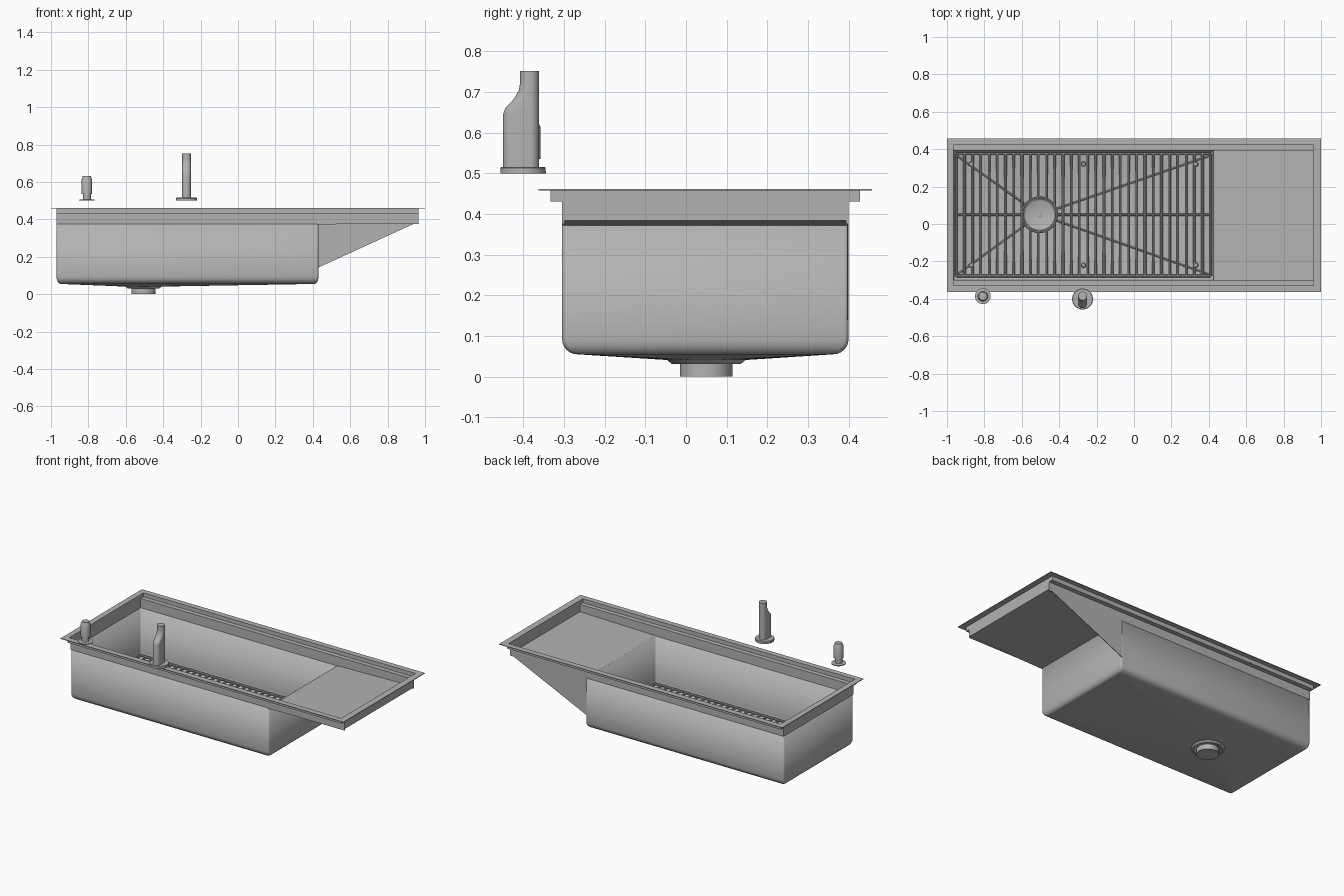
import bpy, bmesh
from math import sin, cos, pi, radians, sqrt

if "Cube" in bpy.data.objects:
    bpy.data.objects.remove(bpy.data.objects["Cube"])

steel = bpy.data.materials.new("brushed_steel")
steel.use_nodes = True
GREY = (0.45, 0.45, 0.45, 1)
steel.diffuse_color = GREY
steel.node_tree.nodes["Principled BSDF"].inputs["Base Color"].default_value = GREY

YC = 0.0475                      # centre line of the sink
X0, X1, XB = -0.97, 0.965, 0.43  # left end, right end, basin end
HY, HL = 0.3525, 0.381           # half depth of basin and of ledge
T = 0.006                        # sheet thickness
DX, DY = -0.505, 0.05            # drain centre
RIM, LEDGE, BOARD = 0.462, 0.437, 0.378


def finish(name, bm, smooth=True):
    mesh = bpy.data.meshes.new(name)
    bm.to_mesh(mesh)
    bm.free()
    ob = bpy.data.objects.new(name, mesh)
    bpy.context.collection.objects.link(ob)
    mesh.materials.append(steel)
    if smooth:
        bpy.ops.object.select_all(action='DESELECT')
        ob.select_set(True)
        bpy.context.view_layer.objects.active = ob
        bpy.ops.object.shade_smooth_by_angle(angle=radians(35))
    return ob


def loft(bm, rings, cap_start=False, cap_end=False):
    """Skin counter-clockwise rings of equal length."""
    loops = [[bm.verts.new(p) for p in ring] for ring in rings]
    for a, b in zip(loops, loops[1:]):
        n = len(a)
        for i in range(n):
            j = (i + 1) % n
            bm.faces.new((a[i], a[j], b[j], b[i]))
    if cap_start:
        bm.faces.new(loops[0][::-1])
    if cap_end:
        bm.faces.new(loops[-1])


def circle(x, y, z, r, n=32):
    return [(x + r * cos((i + .5) * 2 * pi / n), y + r * sin((i + .5) * 2 * pi / n), z)
            for i in range(n)]


def lathe(name, x, y, profile):
    bm = bmesh.new()
    loft(bm, [circle(x, y, z, r) for r, z in profile], True, True)
    return finish(name, bm)


def prism(bm, outline, y0, y1):
    """Extrude an x-z outline along y."""
    loft(bm, [[(x, y, z) for x, z in outline] for y in (y0, y1)], True, True)
    bmesh.ops.recalc_face_normals(bm, faces=bm.faces)


def plate(bm, x0, x1, y0, y1, z0, z1):
    prism(bm, [(x0, z0), (x1, z0), (x1, z1), (x0, z1)], y0, y1)


def rod(bm, a, b, r=0.007, n=8):
    """Round bar lying flat between two points."""
    dx, dy = b[0] - a[0], b[1] - a[1]
    d = sqrt(dx * dx + dy * dy)
    px, py = -dy / d, dx / d
    loft(bm, [[(p[0] + px * r * cos(t), p[1] + py * r * cos(t), p[2] + r * sin(t))
               for t in (2 * pi * i / n for i in range(n))] for p in (a, b)], True, True)


def rounded_rect(ix, iy, z, r=0.012, n=8):
    pts = []
    for k, (sx, sy) in enumerate(((1, 1), (-1, 1), (-1, -1), (1, -1))):
        cx = XB - ix - r if sx > 0 else X0 + ix + r
        cy = YC + sy * (HY - iy - r)
        for i in range(n):
            t = (k + (i + .5) / n) * pi / 2
            pts.append((cx + r * cos(t), cy + r * sin(t), z))
    return pts


# Basin: dished floor, soft bottom edge and straight walls
bm = bmesh.new()
rings = [circle(DX, DY, 0.031, 0.065), circle(DX, DY, 0.031, 0.085),
         circle(DX, DY, 0.041, 0.097)]
for i in range(7):
    t = i / 6 * pi / 2
    rings.append(rounded_rect(0.022 * (1 - sin(t)), 0.038 * (1 - sin(t)),
                              0.055 + 0.038 * (1 - cos(t))))
rings.append(rounded_rect(0, 0, BOARD))
loft(bm, rings)
basin = finish("basin", bm)
shell = basin.modifiers.new("sheet", 'SOLIDIFY')
shell.thickness, shell.offset = T, -1

# Upper walls, workstation ledges and rim skirts on both long sides
bm = bmesh.new()
for s in (-1, 1):
    def side(a, b, x0, x1, z0, z1):
        ya, yb = sorted((YC + s * a, YC + s * b))
        plate(bm, x0, x1, ya, yb, z0, z1)
    side(HY - T, HY, X0, X1, BOARD - 0.002, LEDGE)
    side(HY - T, HL, X0, X1, LEDGE - T, LEDGE)
    side(HL - T, HL, X0, X1, LEDGE - T, RIM)
for x0, z0 in ((X0, BOARD - 0.002), (X1 - T, BOARD + 0.009)):
    plate(bm, x0, x0 + T, YC - HY, YC + HY, z0, RIM)
    plate(bm, x0, x0 + T, YC - HL, YC + HL, LEDGE - T, RIM)
finish("upper_walls", bm, False)

# Flat rim around the opening
bm = bmesh.new()
RY = 0.4105
for s in (-1, 1):
    ya, yb = sorted((YC + s * (HL - T), YC + s * RY))
    plate(bm, -1, 1, ya, yb, RIM - 0.004, RIM)
for a, b in ((-1, X0 + T), (X1 - T, 1)):
    plate(bm, a, b, YC - HL + T, YC + HL - T, RIM - 0.004, RIM)
finish("rim", bm, False)

# Sloped drainboard and triangular back brace
bm = bmesh.new()
prism(bm, [(XB - T, BOARD - T), (X1, BOARD + 0.006), (X1, BOARD + 0.012),
           (XB, BOARD + 0.002), (XB - T, BOARD - 0.002)], YC - HY, YC + HY)
finish("drainboard", bm, False)
bm = bmesh.new()
prism(bm, [(XB - T, 0.14), (X1, BOARD + 0.01), (XB - T, BOARD)], YC + HY - 0.004, YC + HY)
finish("back_brace", bm, False)

# Drain cup with strainer disc
lathe("drain_cup", DX, DY, [(0.065, 0), (0.065, 0.036), (0.06, 0.04)])
lathe("drain_strainer", DX, DY, [(0.09, 0.037), (0.09, 0.045), (0.083, 0.047), (0.075, 0.042)])
lathe("strainer_knob", DX, DY, [(0.014, 0.042), (0.014, 0.05), (0.008, 0.053)])

# Floor creases leading from the corners to the drain
bm = bmesh.new()
for cx, cy in ((X0 + 0.02, YC + 0.32), (X0 + 0.02, YC - 0.32),
               (XB - 0.02, YC + 0.32), (XB - 0.02, YC - 0.32)):
    dx, dy = cx - DX, cy - DY
    k = 0.095 / sqrt(dx * dx + dy * dy)
    rod(bm, (DX + dx * k, DY + dy * k, 0.047), (cx, cy, 0.061), 0.005, 6)
finish("floor_creases", bm)

# Bottom grid: frame, cross bars and ring around the drain
GX0, GX1, GY0, GY1, GZ, HOLE = -0.95, 0.41, -0.278, 0.375, 0.085, 0.093
bm = bmesh.new()
for y in (GY0, GY1):
    rod(bm, (GX0, y, GZ), (GX1, y, GZ))
for a, b in ((GX0, DX - HOLE), (DX + HOLE, GX1)):
    rod(bm, (a, DY, GZ - 0.012), (b, DY, GZ - 0.012), 0.006)
BARS = 31
for i in range(BARS + 1):
    x = GX0 + (GX1 - GX0) * i / BARS
    gap = HOLE ** 2 - (x - DX) ** 2
    if gap > 0:
        rod(bm, (x, GY0, GZ), (x, DY - sqrt(gap), GZ))
        rod(bm, (x, DY + sqrt(gap), GZ), (x, GY1, GZ))
    else:
        rod(bm, (x, GY0, GZ), (x, GY1, GZ))
loft(bm, [circle(DX, DY, GZ + 0.006 * sin(t), HOLE + 0.006 * cos(t))
          for t in (2 * pi * i / 8 for i in range(9))])
bmesh.ops.remove_doubles(bm, verts=bm.verts, dist=1e-5)
finish("bottom_grid", bm)

# Grid feet
for x in (-0.87, -0.27, 0.33):
    for y in (-0.22, 0.32):
        lathe("grid_foot", x, y, [(0.014, 0.055), (0.014, 0.09), (0.009, 0.094)])

# Soap dispenser
lathe("soap_dispenser", -0.808, -0.386,
      [(0.042, 0.5), (0.042, 0.505), (0.022, 0.507), (0.022, 0.535),
       (0.028, 0.536), (0.028, 0.615), (0.024, 0.623), (0.022, 0.632)])

# Air gap body: stadium sections narrowing toward the top
AX, BACK, R = -0.275, -0.361, 0.0235
bm = bmesh.new()
rings = []
for z, front in ((0.51, -0.45), (0.645, -0.45), (0.66, -0.445), (0.675, -0.43),
                 (0.69, -0.419), (0.705, -0.411), (0.72, -0.4085), (0.752, -0.4085)):
    ring = []
    for i in range(32):
        t = (i + .5) * pi / 16
        cy = BACK - R if sin(t) > 0 else min(front + R, BACK - R)
        ring.append((AX + R * cos(t), cy + R * sin(t), z))
    rings.append(ring)
loft(bm, rings, True, True)
finish("air_gap_body", bm)
lathe("air_gap_base", AX, -0.401, [(0.056, 0.5), (0.056, 0.513), (0.053, 0.516)])
